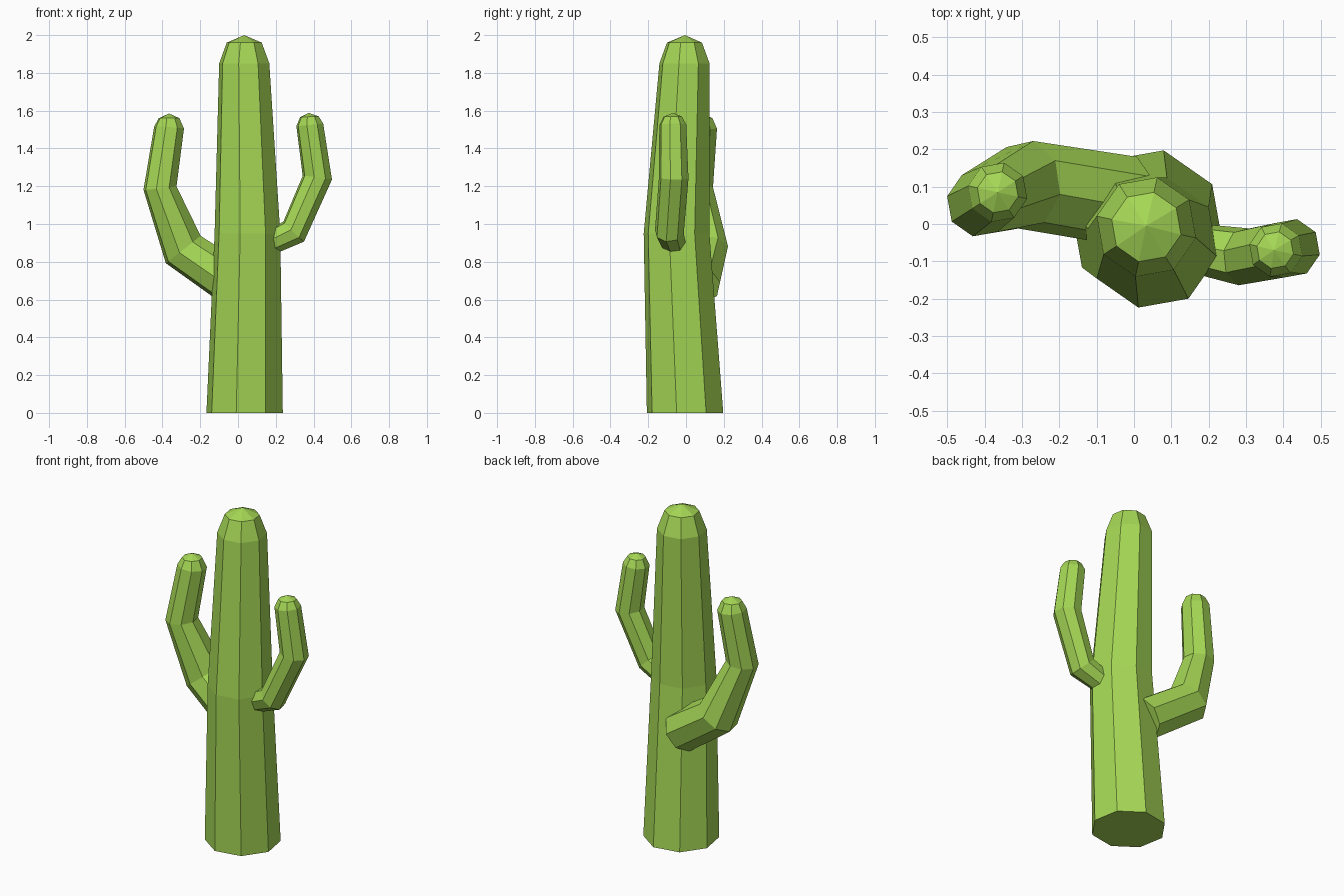
import bpy, bmesh, math
from mathutils import Vector

cube = bpy.data.objects.get("Cube")
if cube:
    bpy.data.objects.remove(cube, do_unlink=True)

SIDES = 8
PHASE = math.radians(32.6)

green = bpy.data.materials.new("cactus_green")
green.use_nodes = True
color = (0.376, 0.68, 0.091, 1)
green.diffuse_color = color
bsdf = green.node_tree.nodes["Principled BSDF"]
bsdf.inputs["Base Color"].default_value = color
bsdf.inputs["Roughness"].default_value = 0.9


def ring_direction(centers, i):
    """Mitre direction at a bend: the mean of both neighbouring segments."""
    d = Vector()
    if i > 0:
        d += (centers[i] - centers[i - 1]).normalized()
    if i < len(centers) - 1:
        d += (centers[i + 1] - centers[i]).normalized()
    return d.normalized()


def stem(name, rings, tip, upright=False):
    """Faceted tube through (x, y, z, radius) rings, closed by a pointed tip."""
    bm = bmesh.new()
    centers = [Vector(r[:3]) for r in rings]
    loops = []
    for i, c in enumerate(centers):
        t = Vector((0, 0, 1)) if upright else ring_direction(centers, i)
        v = Vector((0, 1, 0))
        v = (v - t * t.dot(v)).normalized()
        u = v.cross(t)
        loop = []
        for k in range(SIDES):
            a = PHASE + math.tau * k / SIDES
            loop.append(bm.verts.new(c + (u * math.cos(a) + v * math.sin(a)) * rings[i][3]))
        loops.append(loop)
    apex = bm.verts.new(tip)
    bm.faces.new(loops[0][::-1])
    for k in range(SIDES):
        n = (k + 1) % SIDES
        for low, high in zip(loops, loops[1:]):
            bm.faces.new((low[k], low[n], high[n], high[k]))
        bm.faces.new((loops[-1][k], loops[-1][n], apex))
    bmesh.ops.recalc_face_normals(bm, faces=bm.faces)
    mesh = bpy.data.meshes.new(name)
    bm.to_mesh(mesh)
    bm.free()
    mesh.materials.append(green)
    obj = bpy.data.objects.new(name, mesh)
    bpy.context.collection.objects.link(obj)
    return obj


# Main trunk, slightly bowed towards the front
stem("trunk", [
    (0.035, -0.005, 0.0, 0.207),
    (0.05, -0.05, 0.95, 0.178),
    (0.033, -0.008, 1.85, 0.136),
    (0.033, -0.008, 1.96, 0.095),
], (0.033, -0.005, 2.0), upright=True)

# Thinner arm on the left
stem("left_arm", [
    (0.08, -0.05, 0.857, 0.06),
    (0.295, -0.088, 0.96, 0.078),
    (0.42, -0.065, 1.245, 0.08),
    (0.38, -0.07, 1.525, 0.073),
    (0.378, -0.07, 1.568, 0.05),
], (0.375, -0.07, 1.588))

# Thicker arm on the right, leaving from the back of the trunk
stem("right_arm", [
    (-0.02, 0.062, 0.68, 0.122),
    (-0.29, 0.105, 0.865, 0.12),
    (-0.413, 0.055, 1.19, 0.09),
    (-0.365, 0.085, 1.51, 0.081),
    (-0.365, 0.085, 1.56, 0.056),
], (-0.365, 0.085, 1.585))
